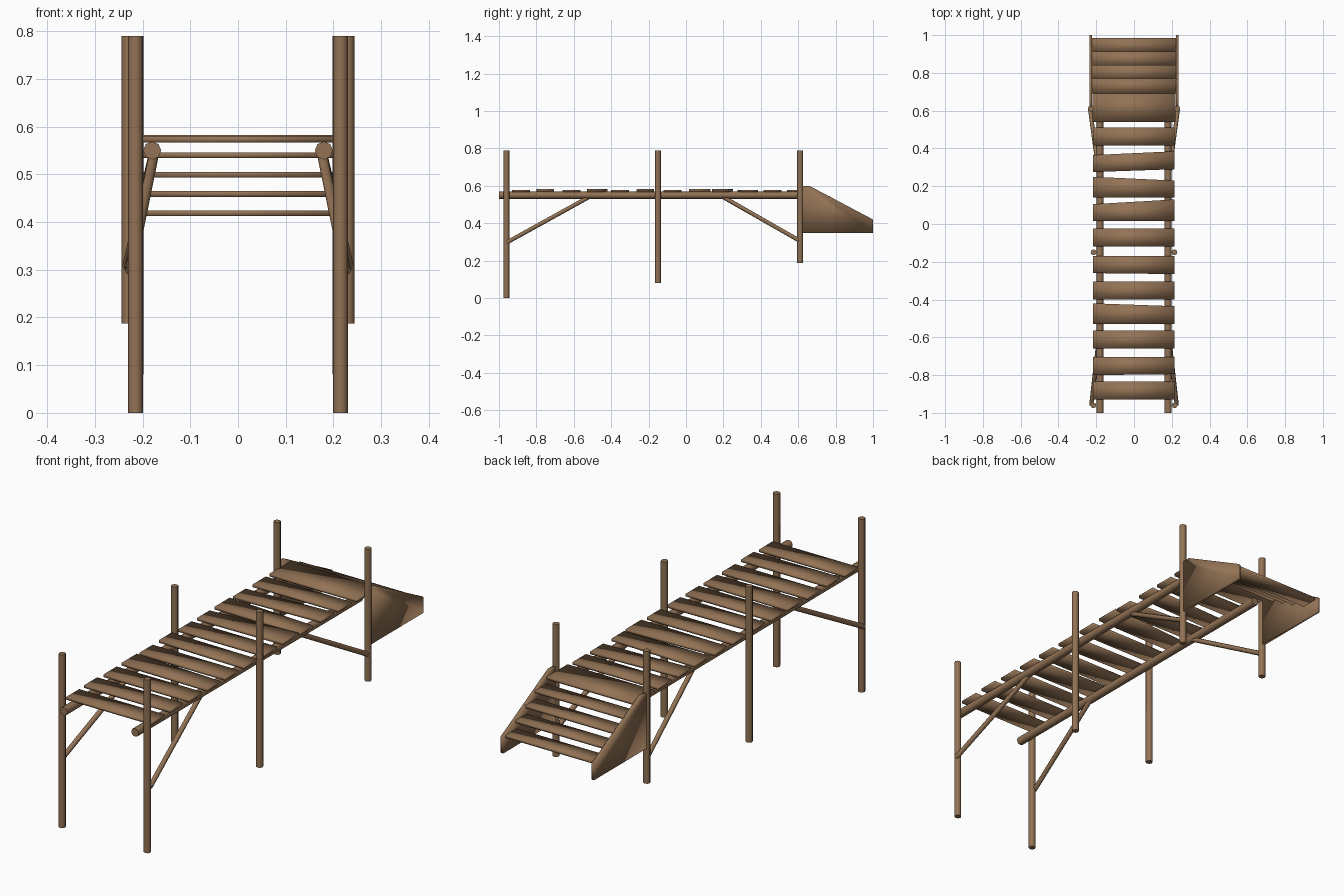
import bpy, bmesh, math
from mathutils import Vector

if "Cube" in bpy.data.objects:
    bpy.data.objects.remove(bpy.data.objects["Cube"])

wood = bpy.data.materials.new("brown wood")
wood.diffuse_color = (0.29, 0.17, 0.09, 1)
wood.use_nodes = True
wood.node_tree.nodes["Principled BSDF"].inputs["Base Color"].default_value = wood.diffuse_color


def finish(name, bm, angle=None):
    bmesh.ops.recalc_face_normals(bm, faces=bm.faces)
    me = bpy.data.meshes.new(name)
    bm.to_mesh(me)
    bm.free()
    me.materials.append(wood)
    ob = bpy.data.objects.new(name, me)
    bpy.context.collection.objects.link(ob)
    if angle is None:
        me.shade_smooth()
    else:
        bpy.ops.object.select_all(action='DESELECT')
        ob.select_set(True)
        bpy.context.view_layer.objects.active = ob
        bpy.ops.object.shade_smooth_by_angle(angle=math.radians(angle))
    return ob


def pole(name, a, b, r, sides=8):
    """Round pole between two points."""
    a, b = Vector(a), Vector(b)
    bm = bmesh.new()
    bmesh.ops.create_cone(bm, cap_ends=True, segments=sides, radius1=r, radius2=r, depth=(b - a).length)
    rot = (b - a).to_track_quat('Z', 'Y').to_matrix()
    for v in bm.verts:
        v.co = rot @ v.co + (a + b) / 2
    finish(name, bm, 60)


def prism(name, x0, x1, left, right=None):
    """Solid between a left and a right (y, z) outline."""
    right = right or left
    bm = bmesh.new()
    L = [bm.verts.new((x0, y, z)) for y, z in left]
    R = [bm.verts.new((x1, y, z)) for y, z in right]
    bm.faces.new(L)
    bm.faces.new(R)
    n = len(L)
    for i in range(n):
        j = (i + 1) % n
        bm.faces.new((L[i], L[j], R[j], R[i]))
    finish(name, bm)


def rect(y0, y1, z0, z1):
    return [(y0, z0), (y1, z0), (y1, z1), (y0, z1)]


for side, s in (("left", -1), ("right", 1)):
    # posts
    pole(f"{side}_front_post", (s * .215, -.96, 0), (s * .215, -.96, .79), .0155)
    pole(f"{side}_middle_post", (s * .214, -.15, .08), (s * .214, -.15, .79), .0155)
    pole(f"{side}_back_post", (s * .229, .61, .187), (s * .229, .61, .79), .0155)
    # long beams under the deck
    pole(f"{side}_beam", (s * .18, -1, .55), (s * .18, .62, .55), .019)
    # diagonal braces
    pole(f"{side}_front_brace", (s * .226, -.957, .298), (s * .176, -.51, .545), .011)
    pole(f"{side}_back_brace", (s * .232, .605, .308), (s * .176, .19, .545), .011)
    # side boards of the stairs
    prism(f"{side}_stair_board", s * .222, s * .236,
          [(.61, .347), (.61, .6), (.66, .6), (1, .42), (1, .347)])

# deck planks: left y range, right y range, left and right lift
planks = [
    (-.93, -.835, -.93, -.835, .0, .0),
    (-.80, -.705, -.795, -.705, .004, .004),
    (-.66, -.565, -.66, -.565, .0, .0),
    (-.53, -.42, -.53, -.435, .003, .0),
    (-.40, -.305, -.40, -.305, .0, .0),
    (-.26, -.17, -.265, -.17, .004, .0),
    (-.12, -.025, -.12, -.025, .0, .0),
    (.015, .105, .015, .13, .0, .004),
    (.14, .25, .14, .23, .003, .0),
    (.275, .365, .29, .385, .0, .0),
    (.415, .51, .415, .51, .0, .0),
]
for i, (a, b, c, d, zl, zr) in enumerate(planks):
    prism(f"deck_plank_{i + 1}", -.217, .215,
          rect(a, b, .567 + zl, .579 + zl), rect(c, d, .567 + zr, .579 + zr))

# landing and stair treads
prism("landing_plank", -.22, .22, rect(.54, .69, .567, .579))
for i in range(4):
    y = .73 + i * .0715
    z = .54 - i * .0405
    prism(f"stair_tread_{i + 1}", -.226, .226, rect(y - .04, y + .04, z - .006, z + .006))
